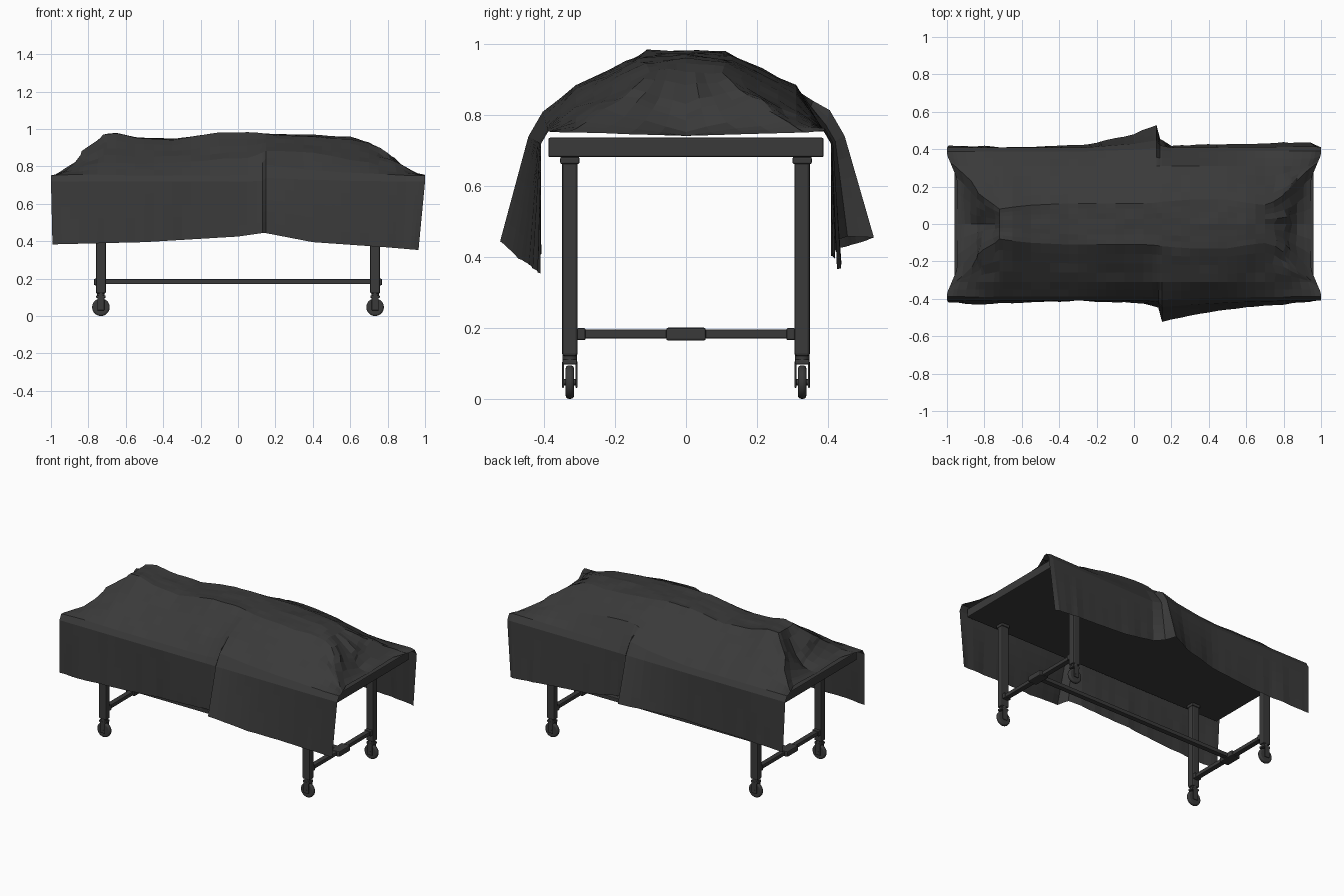
import bpy, bmesh, math
from mathutils import Vector, noise

if "Cube" in bpy.data.objects:
    bpy.data.objects.remove(bpy.data.objects["Cube"])

dark = bpy.data.materials.new("dark_grey")
dark.diffuse_color = (0.042, 0.042, 0.042, 1)
dark.use_nodes = True
dark.node_tree.nodes["Principled BSDF"].inputs["Base Color"].default_value = dark.diffuse_color


def box(name, c, s, bevel=0.004):
    bpy.ops.mesh.primitive_cube_add(size=1, location=c)
    o = bpy.context.object
    o.name = name
    o.scale = s
    bpy.ops.object.transform_apply(location=False, rotation=False)
    o.data.materials.append(dark)
    if bevel:
        m = o.modifiers.new("bevel", 'BEVEL')
        m.width, m.segments = bevel, 2
    return o


def cyl(name, c, r, d, axis, sides=20, bevel=0.0):
    rot = {'x': (0, math.pi / 2, 0), 'y': (math.pi / 2, 0, 0), 'z': (0, 0, 0)}[axis]
    bpy.ops.mesh.primitive_cylinder_add(vertices=sides, radius=r, depth=d, location=c, rotation=rot)
    o = bpy.context.object
    o.name = name
    o.data.materials.append(dark)
    if bevel:
        m = o.modifiers.new("bevel", 'BEVEL')
        m.width, m.segments, m.limit_method = bevel, 3, 'ANGLE'
    bpy.ops.object.shade_smooth_by_angle()
    return o


def lerp_table(table, x):
    if x <= table[0][0]:
        return table[0][1:]
    for a, b in zip(table, table[1:]):
        if x <= b[0]:
            t = (x - a[0]) / (b[0] - a[0])
            return tuple(p + (q - p) * t for p, q in zip(a[1:], b[1:]))
    return table[-1][1:]


# table top
box("table_top", (0, 0, 0.7075), (1.92, 0.775, 0.055), 0.005)

# legs and casters
for sx in (-1, 1):
    for sy in (-1, 1):
        x, y = sx * 0.733, sy * 0.327
        box("leg", (x, y, 0.40), (0.054, 0.044, 0.56), 0.008)
        box("leg_collar", (x, y, 0.671), (0.06, 0.054, 0.02))
        cyl("caster_stem", (x, y, 0.112), 0.02, 0.024, 'z')
        box("caster_crown", (x, y, 0.104), (0.05, 0.04, 0.014), 0.003)
        for k in (-1, 1):
            box("caster_fork", (x, y + k * 0.019, 0.068), (0.036, 0.005, 0.075), 0.002)
        cyl("caster_wheel", (x, y, 0.047), 0.047, 0.024, 'y', 28, 0.009)
        cyl("caster_axle", (x, y, 0.047), 0.009, 0.044, 'y', 12)
        box("crossbar_collar", (x, sy * 0.295, 0.182), (0.046, 0.024, 0.034))
    # end crossbar with centre sleeve
    box("end_crossbar", (sx * 0.733, 0, 0.182), (0.034, 0.6, 0.025))
    box("crossbar_sleeve", (sx * 0.738, 0, 0.182), (0.064, 0.112, 0.036), 0.006)
box("long_stretcher", (0, 0, 0.184), (1.45, 0.034, 0.026))

# draped sheet: x, centre z, ridge half width, ridge z, z at y = 0.31
body = [(-1.0, .740, .33, .752, .752), (-.94, .741, .27, .79, .775), (-.86, .750, .19, .852, .79),
        (-.79, .83, .13, .908, .805), (-.72, .968, .08, .972, .815), (-.65, .975, .09, .976, .82),
        (-.56, .955, .1, .955, .815), (-.35, .948, .11, .943, .82), (-.1, .98, .11, .98, .835),
        (.08, .978, .11, .978, .85), (.16, .975, .12, .972, .885), (.3, .972, .13, .962, .88),
        (.5, .965, .13, .95, .86), (.62, .956, .11, .945, .83), (.72, .91, .10, .918, .815),
        (.8, .83, .15, .872, .80), (.88, .755, .21, .825, .785), (.94, .742, .27, .785, .77),
        (1.0, .740, .33, .75, .75)]
# hem: x, y distance
hem_front = [(-1, .42), (-.85, .43), (-.3, .41), (.05, .425), (.13, .445), (.15, .522), (.35, .48),
             (.55, .45), (.8, .43), (1, .41)]
hem_back = [(-1, .42), (-.6, .41), (-.25, .425), (0, .48), (.12, .53), (.14, .455), (.2, .42),
            (.97, .437), (1, .425)]
hem_z = [(-1, .383), (-.5, .395), (0, .425), (.14, .445), (.4, .395), (1, .353)]


def half_section(x, side):
    zc, w, zw, zb = lerp_table(body, x)
    hy = lerp_table(hem_front if side < 0 else hem_back, x)[0]
    hz = lerp_table(hem_z, x)[0] + (0.012 if side > 0 else 0)
    out = max(0, hy - 0.42)
    by = max(0.31, w + 0.012)
    zb = min(zb, zw)
    # ridge, arm bulge, rounded table edge, hem
    ctrl = [(0, zc), (w, zw), (by, zb), (0.388 + out * 0.15, 0.752 + out * 0.55),
            (0.408 + out * 0.35, 0.718 + out * 0.2), (hy, hz)]
    pts = []
    for (a, b, n) in zip(ctrl, ctrl[1:], (4, 4, 2, 1, 5)):
        pts += [(a[0] + (b[0] - a[0]) * i / n, a[1] + (b[1] - a[1]) * i / n) for i in range(n)]
    pts.append(ctrl[-1])
    res = []
    for i, (y, z) in enumerate(pts):
        skirt = max(0, (i - 11) / 5)
        px = x
        end = max(0, (abs(x) - 0.8) / 0.2)
        # hem is drawn inward across the ends
        px -= math.copysign(0.055 * end * min(1, max(0, (0.37 - y) / 0.13)), x)
        px -= skirt * end * (0.035 if x > 0 else -0.008)
        if skirt:
            y += 0.007 * noise.noise(Vector((x * 12, side * 5, 0))) * skirt
        elif i < 10:
            # creases, stronger at the gathered ends
            p = Vector((px * 9, side * y * 14, 3.1))
            z += noise.noise(p) * (0.007 if abs(x) < 0.7 else 0.014) * min(1, max(0, z - 0.742) / 0.05)
            if y < 0.3 and abs(x) > 0.73:
                px += 0.03 * (1 - end) * noise.noise(p * 1.5)
        res.append((px, side * y, z))
    return res


xs = sorted({round(-1 + i * 0.05, 2) for i in range(41)} | {-.97, -.83, -.72, .12, .13, .14, .83, .97})
bm = bmesh.new()
rows = []
for x in xs:
    section = half_section(x, -1)[::-1] + half_section(x, 1)[1:]
    rows.append([bm.verts.new(p) for p in section])
for a, b in zip(rows, rows[1:]):
    for i in range(len(a) - 1):
        bm.faces.new((a[i], b[i], b[i + 1], a[i + 1]))
mesh = bpy.data.meshes.new("draped_sheet")
bm.to_mesh(mesh)
bm.free()
mesh.materials.append(dark)
bpy.context.collection.objects.link(bpy.data.objects.new("draped_sheet", mesh))
